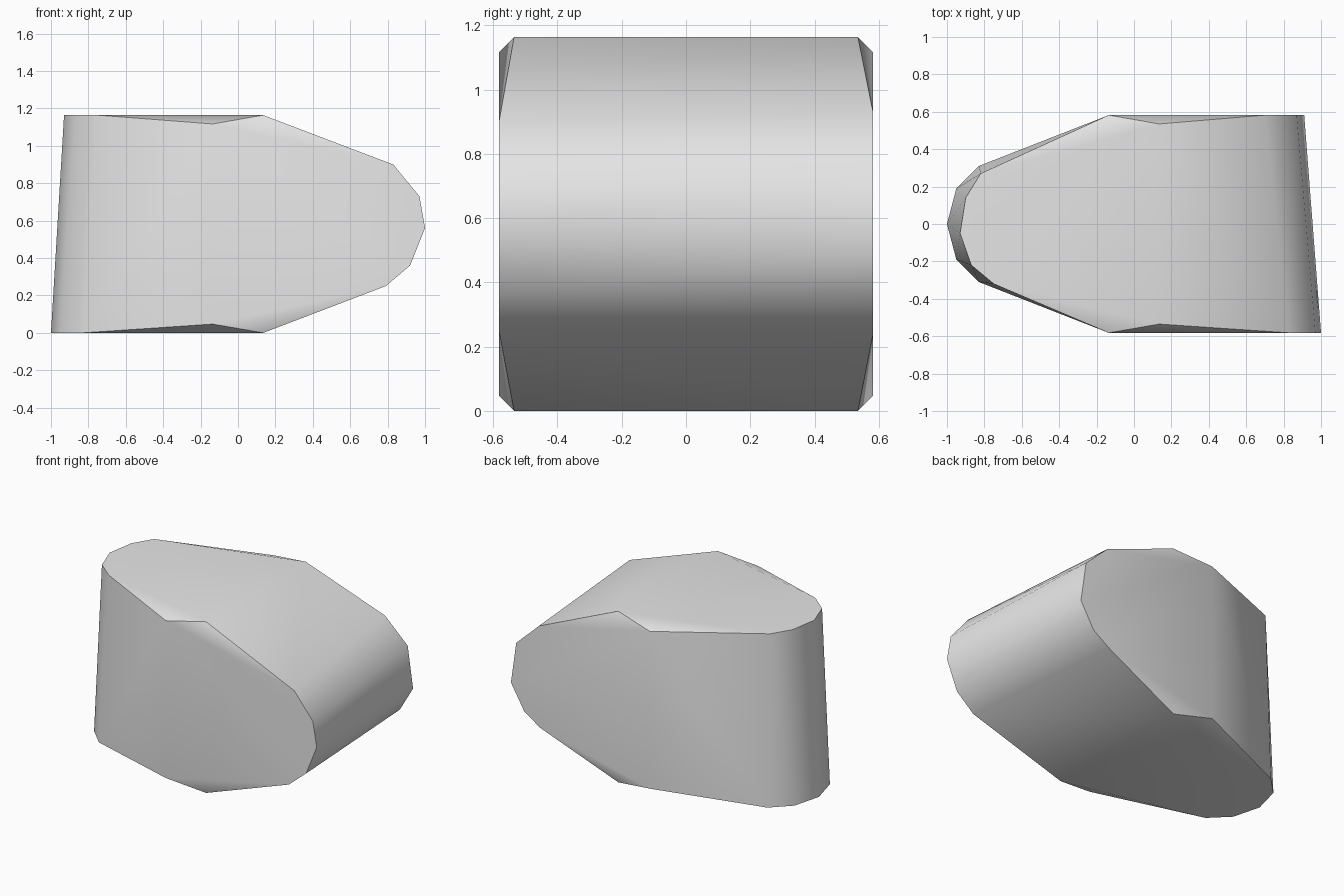
import bpy
import bmesh
import math

cube = bpy.data.objects.get("Cube")
if cube:
    bpy.data.objects.remove(cube, do_unlink=True)

HEIGHT = 1.164
HALF = HEIGHT / 2

# Rounded left ends of the horizontal faces (x, y)
bottom_arc = [(-0.83, 0.31), (-0.95, 0.19), (-1.0, 0.0), (-0.95, -0.19), (-0.83, -0.31)]
top_arc = [(-0.82, 0.27), (-0.90, 0.14), (-0.93, -0.05), (-0.87, -0.22), (-0.75, -0.32)]

# Rounded right ends of the upright faces (x, z)
front_arc = [(0.83, 0.90), (0.97, 0.73), (1.0, 0.56), (0.92, 0.36), (0.79, 0.25)]
back_arc = [(0.70, 0.93), (0.87, 0.77), (0.91, 0.49), (0.81, 0.32), (0.69, 0.24)]

# Straight inner edge that closes each face
EDGE_X, EDGE_HALF = 0.135, 0.535


def horizontal(arc, z):
    outline = arc + [(EDGE_X, EDGE_HALF), (EDGE_X, -EDGE_HALF)]
    return [(x, y, z) for x, y in outline]


def upright(arc, y):
    outline = arc + [(-EDGE_X, HALF + EDGE_HALF), (-EDGE_X, HALF - EDGE_HALF)]
    return [(x, y, z) for x, z in outline]


points = (horizontal(bottom_arc, 0) + horizontal(top_arc, HEIGHT)
          + upright(front_arc, -HALF) + upright(back_arc, HALF))

# Wrap the four outlines in one convex body
bm = bmesh.new()
for p in points:
    bm.verts.new(p)
bmesh.ops.convex_hull(bm, input=bm.verts[:])
bmesh.ops.delete(bm, geom=[v for v in bm.verts if not v.link_faces], context='VERTS')
bmesh.ops.dissolve_limit(bm, angle_limit=math.radians(0.5),
                         verts=bm.verts[:], edges=bm.edges[:])
bmesh.ops.recalc_face_normals(bm, faces=bm.faces[:])

mesh = bpy.data.meshes.new("rounded_block")
bm.to_mesh(mesh)
bm.free()
block = bpy.data.objects.new("rounded_block", mesh)
bpy.context.collection.objects.link(block)

# Plain light grey
grey = bpy.data.materials.new("light_grey")
grey.use_nodes = True
colour = (0.8, 0.8, 0.8, 1.0)
grey.diffuse_color = colour
grey.node_tree.nodes["Principled BSDF"].inputs["Base Color"].default_value = colour
mesh.materials.append(grey)

# Smooth ends, sharp rims
bpy.ops.object.select_all(action='DESELECT')
block.select_set(True)
bpy.context.view_layer.objects.active = block
bpy.ops.object.shade_smooth_by_angle(angle=math.radians(30))
